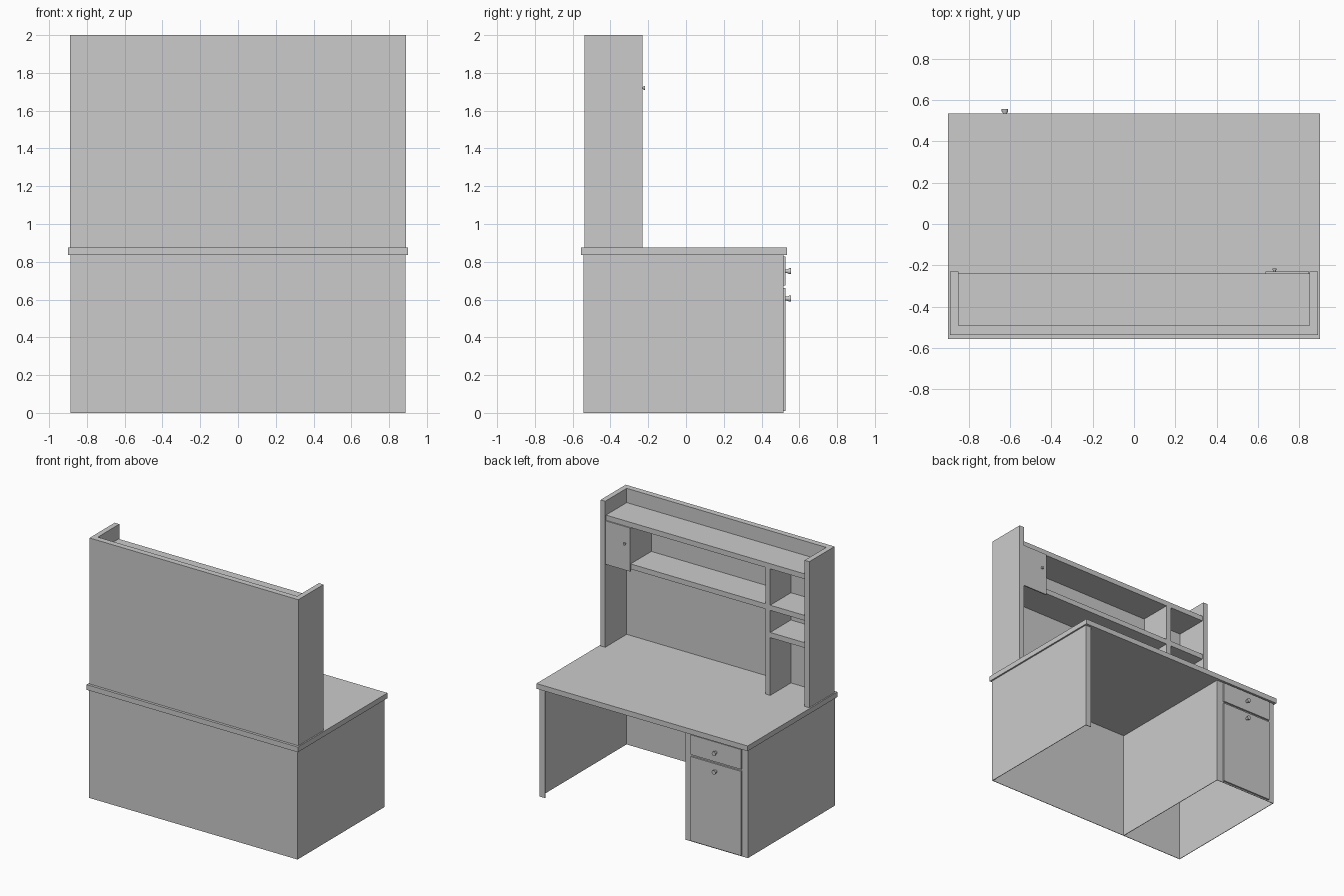
import bpy, bmesh
from mathutils import Matrix

if "Cube" in bpy.data.objects:
    bpy.data.objects.remove(bpy.data.objects["Cube"])


def box(name, x, y, z):
    """Axis-aligned box from (min, max) pairs."""
    bm = bmesh.new()
    bmesh.ops.create_cube(bm, size=1)
    for v in bm.verts:
        v.co = [r[0] if c < 0 else r[1] for c, r in zip(v.co, (x, y, z))]
    mesh = bpy.data.meshes.new(name)
    bm.to_mesh(mesh)
    bm.free()
    ob = bpy.data.objects.new(name, mesh)
    bpy.context.collection.objects.link(ob)
    return ob


def knob(name, x, y, z, length, r):
    """Round pull along +y: narrow neck flaring to a wider flat head."""
    profile = [(0, 0), (0.65 * r, 0), (0.65 * r, 0.3 * length),
               (r, 0.65 * length), (r, length), (0, length)]
    bm = bmesh.new()
    vs = [bm.verts.new((px, py, 0)) for px, py in profile]
    es = [bm.edges.new(p) for p in zip(vs, vs[1:])]
    bmesh.ops.spin(bm, geom=vs + es, cent=(0, 0, 0), axis=(0, 1, 0),
                   angle=6.283185307, steps=16)
    bmesh.ops.remove_doubles(bm, verts=bm.verts, dist=1e-5)
    bmesh.ops.recalc_face_normals(bm, faces=bm.faces)
    bmesh.ops.transform(bm, matrix=Matrix.Translation((x, y, z)), verts=bm.verts)
    mesh = bpy.data.meshes.new(name)
    bm.to_mesh(mesh)
    bm.free()
    ob = bpy.data.objects.new(name, mesh)
    bpy.context.collection.objects.link(ob)
    bpy.context.view_layer.objects.active = ob
    ob.select_set(True)
    bpy.ops.object.shade_smooth_by_angle(angle=0.6)
    ob.select_set(False)


T = 0.004            # thin sheet thickness of the base
TOP = 0.875          # work surface height
UNDER = 0.835

# Work surface
box("desktop", (-0.9, 0.9), (-0.557, 0.535), (UNDER, TOP))

# Base: thin sheets, open underneath
box("base_back", (-0.888, 0.888), (-0.543, -0.543 + T), (0, UNDER))
box("base_side_right", (0.888 - T, 0.888), (-0.543, 0.515), (0, UNDER))
box("base_side_left", (-0.888, -0.888 + T), (-0.543, 0.515), (0, UNDER))
box("cabinet_inner_side", (-0.355 - T, -0.355), (-0.543, 0.515), (0, UNDER))
box("leg_front_strip", (0.84, 0.888), (0.515 - T, 0.515), (0, UNDER))
box("cabinet_face", (-0.888, -0.355), (0.515 - T, 0.515), (0, UNDER))

# Drawer, cabinet door and their knobs
box("drawer_front", (-0.84, -0.41), (0.515, 0.528), (0.675, 0.828))
box("cabinet_door", (-0.84, -0.41), (0.515, 0.528), (0.01, 0.66))
for label, z in (("drawer", 0.75), ("cabinet_door", 0.605)):
    knob(label + "_knob", -0.625, 0.528, z, 0.029, 0.016)

# Hutch shell
for label, s in (("right", 1), ("left", -1)):
    box("hutch_side_" + label, sorted((s * 0.85, s * 0.89)), (-0.537, -0.23), (TOP, 2))
box("hutch_back", (-0.85, 0.85), (-0.537, -0.492), (TOP, 2))

# Hutch shelves and dividers
inner = (-0.492, -0.24)
box("top_shelf", (-0.85, 0.85), inner, (1.85, 1.89))
box("middle_shelf_long", (-0.51, 0.85), inner, (1.53, 1.57))
box("tall_divider", (-0.55, -0.51), inner, (TOP, 1.85))
for i, z in enumerate((1.53, 1.32)):
    box(f"side_shelf_{i + 1}", (-0.85, -0.55), inner, (z, z + 0.04))
box("locker_divider", (0.64, 0.66), inner, (1.57, 1.85))

# Small locker door and knob
box("locker_door", (0.637, 0.848), (-0.24, -0.231), (1.515, 1.85))
knob("locker_knob", 0.68, -0.231, 1.72, 0.015, 0.01)
